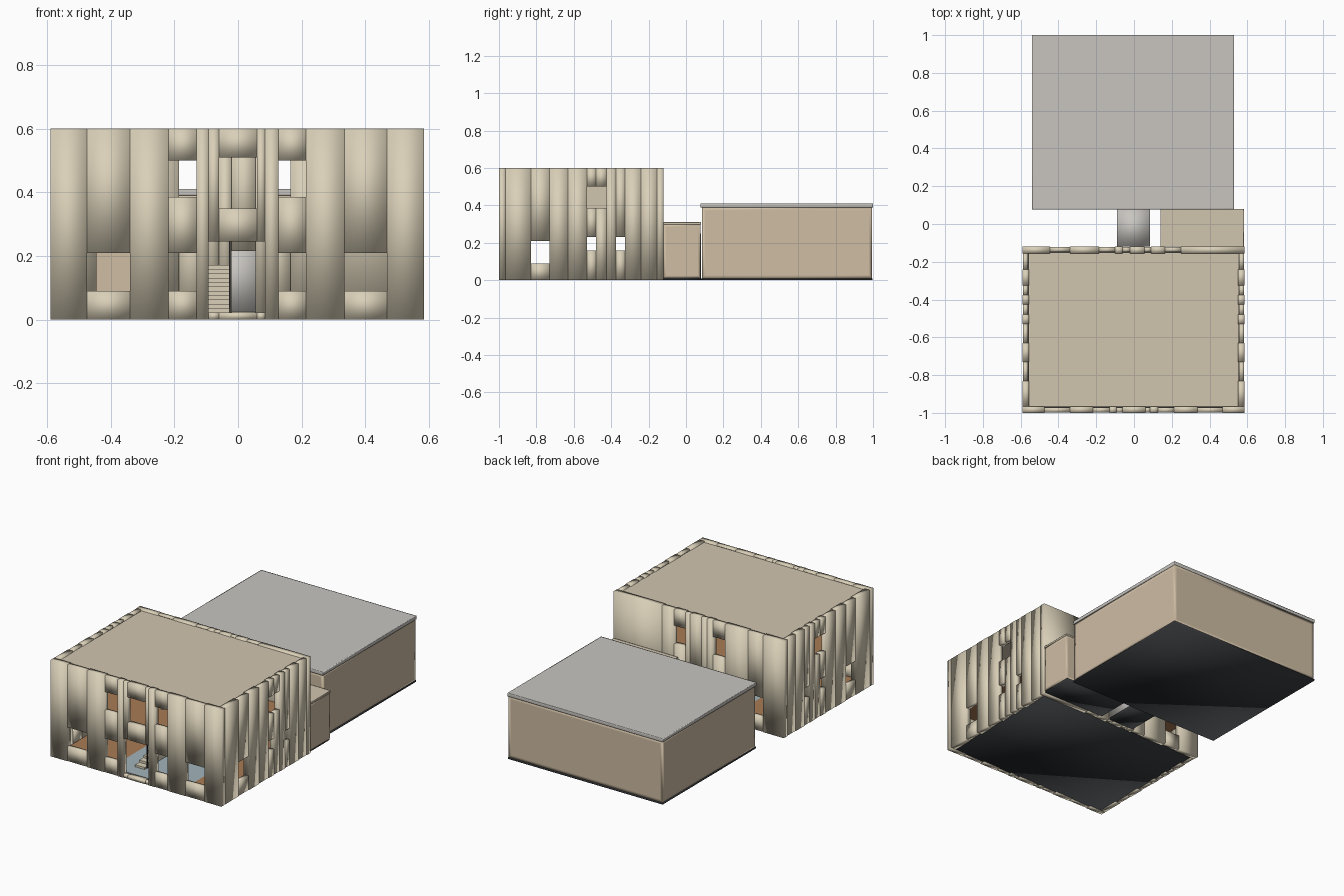
import bpy, bmesh

if "Cube" in bpy.data.objects:
    bpy.data.objects.remove(bpy.data.objects["Cube"])

def mat(name, r, g, b):
    m = bpy.data.materials.new(name)
    m.diffuse_color = (r, g, b, 1)
    m.use_nodes = True
    m.node_tree.nodes["Principled BSDF"].inputs["Base Color"].default_value = m.diffuse_color
    return m

PLANK = mat("pale_plank", .70, .63, .48)
WALL = mat("tan_wall", .62, .51, .37)
ROOF = mat("tan_roof", .64, .56, .43)
GREY = mat("grey_roof", .58, .56, .53)
DARK = mat("dark_base", .035, .038, .042)
WOOD = mat("wood_floor", .40, .20, .09)
TILE = mat("blue_grey_tile", .36, .46, .50)

def add_box(bm, x0, x1, y0, y1, z0, z1):
    v = bmesh.ops.create_cube(bm, size=1)["verts"]
    for p in v:
        p.co = ((x0 + x1) / 2 + p.co.x * (x1 - x0),
                (y0 + y1) / 2 + p.co.y * (y1 - y0),
                (z0 + z1) / 2 + p.co.z * (z1 - z0))

def finish(bm, name, material, smooth=True):
    me = bpy.data.meshes.new(name)
    bm.to_mesh(me)
    bm.free()
    me.materials.append(material)
    for p in me.polygons:
        p.use_smooth = smooth
    ob = bpy.data.objects.new(name, me)
    bpy.context.collection.objects.link(ob)
    return ob

def box(name, material, x0, x1, y0, y1, z0, z1, rim=0, smooth=True):
    # rim adds support loops, so smooth shading only softens the edges
    bm = bmesh.new()
    add_box(bm, x0, x1, y0, y1, z0, z1)
    if rim:
        bmesh.ops.inset_individual(bm, faces=bm.faces[:], thickness=rim)
    return finish(bm, name, material, smooth)

FULL = ((0, .6),)
LOW = ((0, .09), (.21, .6))            # low window
HIGH = ((0, .385), (.5, .6))           # high window
BOTH = ((0, .09), (.21, .385), (.5, .6))
VENT = ((0, .16), (.23, .385), (.5, .6))

def plank_wall(name, columns, place):
    """columns: (start, end, solid z ranges); place maps u, depth to x/y ranges"""
    bm = bmesh.new()
    for i, (u0, u1, spans) in enumerate(columns):
        depth = .035 if i % 2 == 0 else .028
        for z0, z1 in spans:
            add_box(bm, *place(u0, u1, depth, .003 * (i % 2)), z0, z1)
    finish(bm, name, PLANK)

# front wall with door and windows
plank_wall("front_wall", [
    (-.59, -.475, FULL), (-.475, -.34, LOW), (-.34, -.218, FULL),
    (-.218, -.13, BOTH), (-.13, -.092, FULL), (-.092, -.06, ((0, .022), (.245, .6))),
    (-.06, .06, ((0, .022), (.245, .35), (.51, .6))),
    (.06, .085, ((0, .022), (.245, .6))), (.085, .127, FULL),
    (.127, .213, BOTH), (.213, .335, FULL), (.335, .468, LOW), (.468, .585, FULL),
], lambda a, b, d, o: (a, b, -1 + o, -1 + d))

# back wall
plank_wall("back_wall", [
    (-.59, -.445, FULL), (-.445, -.34, LOW), (-.34, -.185, FULL), (-.185, -.1, HIGH),
    (-.1, -.06, FULL), (-.06, -.02, FULL), (-.02, .055, ((0, .025), (.215, .6))),
    (.055, .09, FULL), (.09, .165, HIGH), (.165, .25, FULL), (.25, .585, FULL),
], lambda a, b, d, o: (a, b, -.12 - d, -.12 - o))

# matching side walls
side = [
    (-.965, -.83, FULL), (-.83, -.73, LOW), (-.73, -.63, FULL), (-.63, -.53, FULL),
    (-.53, -.48, VENT), (-.48, -.425, HIGH), (-.425, -.375, FULL),
    (-.375, -.325, ((0, .16), (.23, .6))), (-.325, -.24, FULL), (-.24, -.155, FULL),
]
plank_wall("right_wall", side, lambda a, b, d, o: (.585 - d, .585 - o, a, b))
plank_wall("left_wall", side, lambda a, b, d, o: (-.59 + o, -.59 + d, a, b))

# front house roof, base and floors
box("house_roof", ROOF, -.558, .555, -.968, -.15, .57, .592, rim=.008)
box("house_base", DARK, -.58, .575, -.99, -.13, .001, .012)
box("left_ground_floor", WOOD, -.556, -.2, -.966, -.154, .012, .022, smooth=False)
box("middle_ground_floor", TILE, -.2, .3, -.966, -.154, .012, .022, smooth=False)
box("right_ground_floor", WOOD, .3, .552, -.966, -.154, .012, .022, smooth=False)
box("upper_floor", WOOD, -.556, .552, -.966, -.154, .25, .268, smooth=False)
box("stair_wall", ROOF, -.11, -.1, -.6, -.3, .268, .57, smooth=False)

# staircase and railing post
bm = bmesh.new()
for i in range(11):
    add_box(bm, -.092, -.027, -.88 + i * .04, -.84 + i * .04, .022, .035 + i * .0137)
finish(bm, "stairs", PLANK, False)
box("stair_post", DARK, -.029, -.023, -.86, -.854, .022, .25, smooth=False)

# links between the two buildings
box("side_link", WALL, .14, .58, -.12, .078, .012, .298, rim=.02)
box("side_link_roof", ROOF, .14, .582, -.12, .08, .298, .31, rim=.004)
box("side_link_base", DARK, .145, .575, -.12, .078, .001, .012)
box("corridor", GREY, -.09, .085, -.12, .08, .012, .25)
box("corridor_base", DARK, -.09, .085, -.12, .08, .001, .012)

# back building
box("rear_walls", WALL, -.535, .525, .085, .995, .01, .39, rim=.025)
box("rear_roof", GREY, -.54, .53, .078, 1, .39, .41, rim=.008)
box("rear_base", DARK, -.538, .528, .08, .998, 0, .01)
